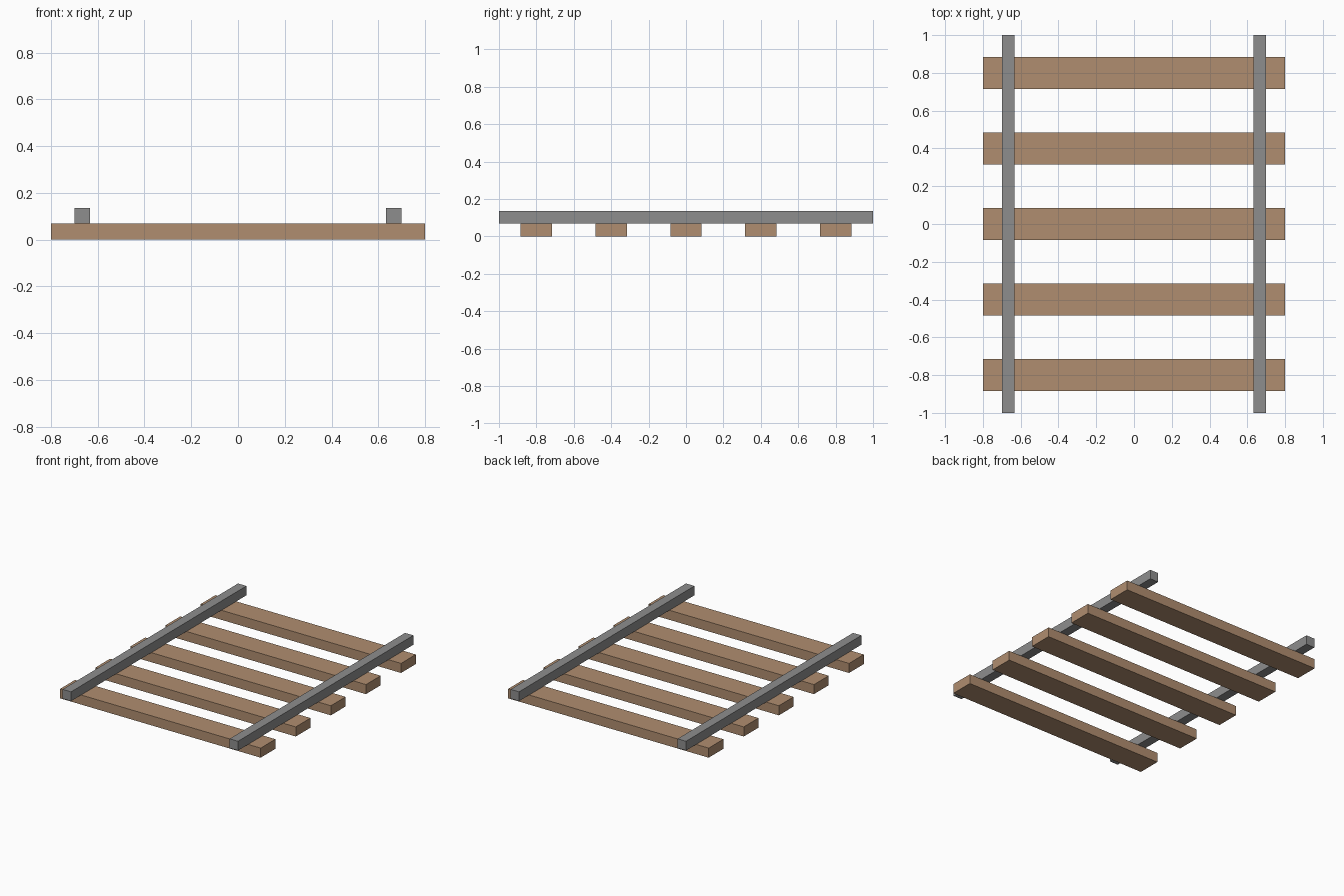
import bpy

if "Cube" in bpy.data.objects:
    bpy.data.objects.remove(bpy.data.objects["Cube"])


def material(name, rgb):
    m = bpy.data.materials.new(name)
    m.diffuse_color = (*rgb, 1.0)
    m.use_nodes = True
    m.node_tree.nodes["Principled BSDF"].inputs["Base Color"].default_value = m.diffuse_color
    return m


def box(name, lo, hi, mat):
    size = [b - a for a, b in zip(lo, hi)]
    centre = [(a + b) / 2 for a, b in zip(lo, hi)]
    bpy.ops.mesh.primitive_cube_add(size=1, location=centre)
    ob = bpy.context.object
    ob.name = name
    ob.scale = size
    bpy.ops.object.transform_apply(location=False, rotation=False, scale=True)
    ob.data.materials.append(mat)
    return ob


wood = material("brown wood", (0.434, 0.27, 0.162))
steel = material("grey steel", (0.27, 0.27, 0.27))

SLEEPER_TOP = 0.069
RAIL_TOP = 0.136

# Five evenly spaced wooden sleepers
for i in range(5):
    y = -0.8 + 0.4 * i
    box(f"sleeper_{i + 1}", (-0.8, y - 0.084, 0), (0.8, y + 0.084, SLEEPER_TOP), wood)

# Two rails resting on the sleepers
for side, x in (("left", -0.6665), ("right", 0.6665)):
    box(f"{side}_rail", (x - 0.0335, -1, SLEEPER_TOP), (x + 0.0335, 1, RAIL_TOP), steel)
